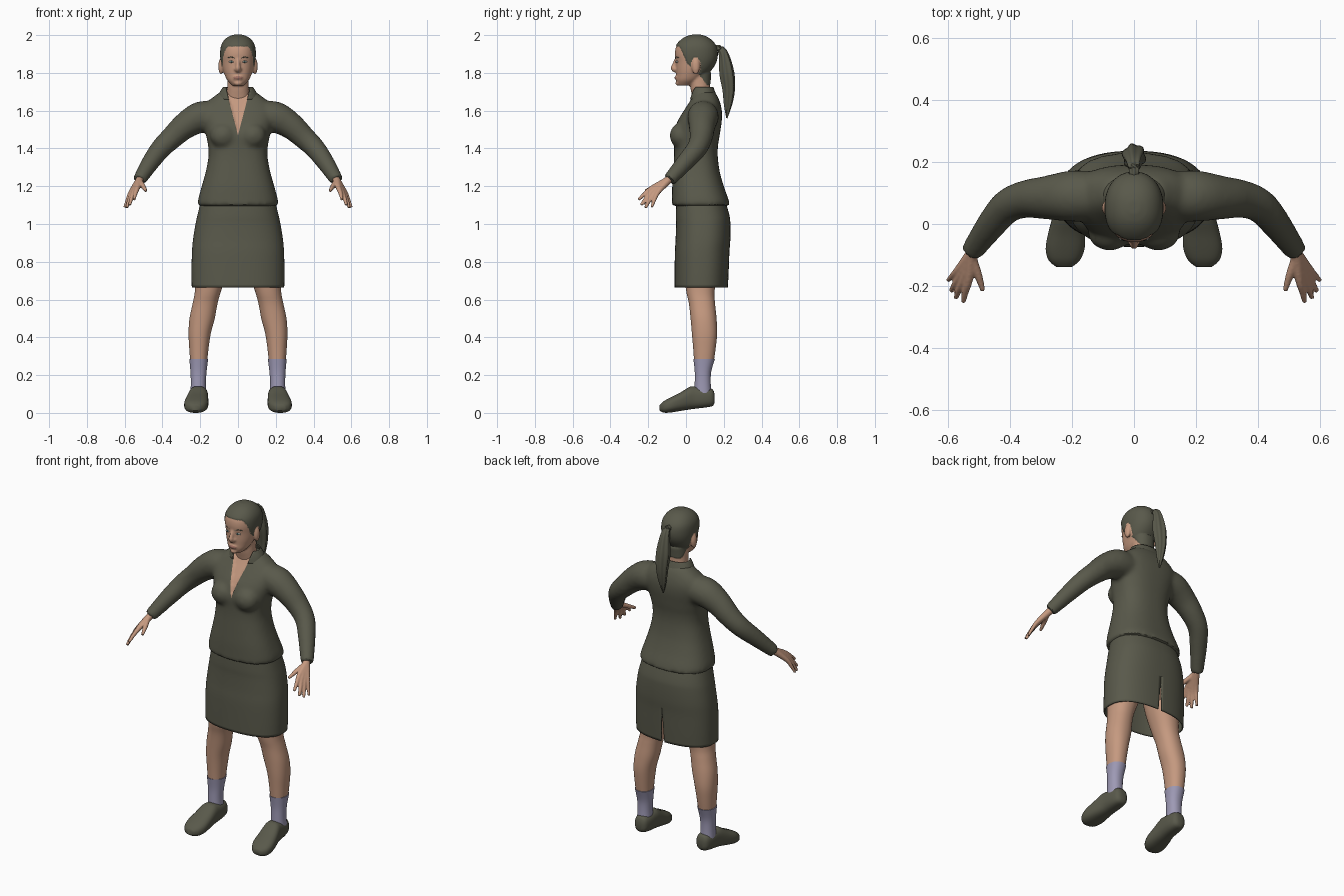
import bpy, bmesh, math
from mathutils import Vector

if "Cube" in bpy.data.objects:
    bpy.data.objects.remove(bpy.data.objects["Cube"])


def material(name, rgb):
    m = bpy.data.materials.new(name)
    m.diffuse_color = (*rgb, 1)
    m.use_nodes = True
    m.node_tree.nodes["Principled BSDF"].inputs["Base Color"].default_value = m.diffuse_color
    return m


OLIVE = material("olive cloth", (0.1, 0.1, 0.07))
SKIN = material("skin", (0.56, 0.32, 0.215))
SOCK = material("lavender knit", (0.34, 0.32, 0.46))
LIP = material("lip", (0.36, 0.17, 0.13))
WHITE = material("eye white", (0.6, 0.6, 0.56))
IRIS = material("iris", (0.06, 0.13, 0.12))


def smooth_rows(rows, steps):
    """Catmull-Rom interpolation of equal-length tuples."""
    out = []
    for i in range(len(rows) - 1):
        a, b, c, d = (rows[max(i - 1, 0)], rows[i], rows[i + 1], rows[min(i + 2, len(rows) - 1)])
        for s in range(steps):
            t = s / steps
            out.append(tuple(0.5 * (2 * q + (r - p) * t + (2 * p - 5 * q + 4 * r - u) * t * t
                                    + (3 * q - p - 3 * r + u) * t ** 3)
                             for p, q, r, u in zip(a, b, c, d)))
    return out + [rows[-1]]


def bridge(bm, rings, caps=True):
    loops = [[bm.verts.new(co) for co in ring] for ring in rings]
    n = len(loops[0])
    for a, b in zip(loops, loops[1:]):
        for i in range(n):
            bm.faces.new((a[i], a[(i + 1) % n], b[(i + 1) % n], b[i]))
    if caps:
        bm.faces.new(loops[0][::-1])
        bm.faces.new(loops[-1])


def oval(n, p):
    """Unit superellipse points."""
    for i in range(n):
        a = 2 * math.pi * (i + 0.5) / n
        c, s = math.cos(a), math.sin(a)
        yield (math.copysign(abs(c) ** (2 / p), c), math.copysign(abs(s) ** (2 / p), s))


def stack(bm, rows, n=32, p=2.2, steps=4, caps=True, side=1):
    """Horizontal sections: (z, front y, back y, half width, centre x)."""
    rings = []
    for z, f, b, w, x in smooth_rows([(*r, 0)[:5] for r in rows], steps):
        rings.append([(side * (x + w * u), (f + b) / 2 + (b - f) / 2 * v, z) for u, v in oval(n, p)])
    bridge(bm, rings, caps)


def tube(bm, pts, n=14, steps=4, side=1, ridges=0):
    """Round tube through (x, y, z, radius) points."""
    rows = smooth_rows(pts, steps)
    rings = []
    for i, (x, y, z, r) in enumerate(rows):
        d = Vector(rows[min(i + 1, len(rows) - 1)][:3]) - Vector(rows[max(i - 1, 0)][:3])
        u = d.cross(Vector((0.3, 1, 0.2)) if abs(d.normalized().y) < 0.8 else Vector((1, 0, 0))).normalized()
        v = d.cross(u).normalized()
        ring = []
        for k in range(n):
            a = 2 * math.pi * k / n
            q = r * (1 + ridges * math.cos(6 * a))
            co = Vector((x, y, z)) + u * (q * math.cos(a)) + v * (q * math.sin(a))
            ring.append((side * co.x, co.y, co.z))
        rings.append(ring)
    bridge(bm, rings)


def ball(bm, centre, radii, seg=16):
    vs = bmesh.ops.create_uvsphere(bm, u_segments=seg, v_segments=seg // 2, radius=1)["verts"]
    for v in vs:
        v.co = Vector(c + r * k for c, r, k in zip(centre, radii, v.co))


def finish(name, bm, mats, voxel=0, relax=0, thick=0, angle=40):
    """Turn a bmesh into an object, optionally fusing its pieces or thickening it."""
    bmesh.ops.recalc_face_normals(bm, faces=bm.faces[:])
    me = bpy.data.meshes.new(name)
    bm.to_mesh(me)
    bm.free()
    ob = bpy.data.objects.new(name, me)
    bpy.context.collection.objects.link(ob)
    if voxel:
        mod = ob.modifiers.new("fuse", 'REMESH')
        mod.mode, mod.voxel_size = 'VOXEL', voxel
        mod = ob.modifiers.new("relax", 'SMOOTH')
        mod.factor, mod.iterations = 0.5, relax
        dg = bpy.context.evaluated_depsgraph_get()
        me = bpy.data.meshes.new_from_object(ob.evaluated_get(dg))
        ob.modifiers.clear()
        ob.data = me
    me.materials.clear()
    for m in mats:
        me.materials.append(m)
    if thick:
        ob.modifiers.new("thickness", 'SOLIDIFY').thickness = thick
    bpy.ops.object.select_all(action='DESELECT')
    ob.select_set(True)
    bpy.context.view_layer.objects.active = ob
    bpy.ops.object.shade_smooth_by_angle(angle=math.radians(angle))
    return ob


def cut(bm, apex_z, slope):
    """Slice along both edges of a wedge |x| = slope * (z - apex_z)."""
    for s in (1, -1):
        bmesh.ops.bisect_plane(bm, geom=bm.verts[:] + bm.edges[:] + bm.faces[:],
                               plane_co=(0, 0, apex_z), plane_no=(s, 0, -slope), dist=1e-5)


def in_wedge(f, apex_z, slope):
    c = f.calc_center_median()
    return abs(c.x) < slope * (c.z - apex_z)


# Jacket: torso, bust and sleeves fused together
bm = bmesh.new()
stack(bm, [(1.095, -.075, .232, .213), (1.13, -.074, .225, .211), (1.2, -.073, .2, .192), (1.28, -.068, .178, .17),
           (1.36, -.063, .168, .156), (1.42, -.063, .17, .159), (1.46, -.066, .177, .167), (1.5, -.06, .183, .176),
           (1.55, -.042, .19, .188), (1.6, -.012, .19, .192), (1.645, .016, .18, .163), (1.68, .035, .165, .12),
           (1.7, .045, .15, .095)], n=48, p=2.5)
for side in (1, -1):
    ball(bm, (side * .078, -.03, 1.468), (.07, .056, .066), 24)
    tube(bm, [(.12, .09, 1.57, .08), (.2, .09, 1.565, .083), (.28, .085, 1.52, .071), (.35, .08, 1.457, .061),
              (.408, .057, 1.4, .055), (.46, -.002, 1.33, .048), (.523, -.089, 1.232, .036)], 20, side=side)
jacket = finish("jacket", bm, [OLIVE, SKIN], voxel=.012, relax=5)

# Open neckline
bm = bmesh.new()
bm.from_mesh(jacket.data)
cut(bm, 1.47, .26)
for f in bm.faces:
    f.material_index = int(in_wedge(f, 1.47, .26) and f.calc_center_median().y < .07)
for v in bm.verts:
    if v.link_faces and all(f.material_index for f in v.link_faces):
        v.co.y += .008
bm.to_mesh(jacket.data)
bm.free()

# Collar, parted at the front
bm = bmesh.new()
stack(bm, [(1.66, .015, .168, .112), (1.695, .022, .156, .099), (1.725, .028, .145, .08)], n=48, caps=False)
cut(bm, 1.47, .26)
bmesh.ops.delete(bm, geom=[f for f in bm.faces if in_wedge(f, 1.47, .26) and f.calc_center_median().y < .07],
                 context='FACES')
finish("collar", bm, [OLIVE], thick=.006)

# Skirt with a back slit
bm = bmesh.new()
stack(bm, [(1.15, -.05, .2, .19), (1.05, -.054, .229, .214), (1.0, -.053, .235, .225), (.92, -.055, .235, .238),
           (.85, -.059, .23, .244), (.75, -.06, .226, .246), (.665, -.06, .222, .245)], n=64, p=2.4, caps=False)
cut(bm, .87, -.055)
bmesh.ops.delete(bm, geom=[f for f in bm.faces if in_wedge(f, .87, -.055) and f.calc_center_median().y > .1],
                 context='FACES')
finish("skirt", bm, [OLIVE], thick=.007)

# Head: skull, neck, nose, mouth and ears fused together
bm = bmesh.new()
stack(bm, [(1.733, -.042, .03, .03), (1.76, -.05, .07, .056), (1.79, -.051, .105, .071), (1.82, -.053, .135, .081),
           (1.86, -.054, .158, .088), (1.9, -.059, .165, .091), (1.94, -.052, .158, .087), (1.97, -.028, .135, .071),
           (1.99, .003, .105, .046), (1.999, .035, .075, .018)], n=40)
stack(bm, [(1.6, .05, .14, .065), (1.68, .032, .13, .06), (1.73, .022, .126, .057), (1.8, .02, .13, .057)])
tube(bm, [(0, -.048, 1.88, .009), (0, -.062, 1.845, .011), (0, -.067, 1.825, .014), (0, -.055, 1.812, .014)])
ball(bm, (0, -.048, 1.774), (.027, .013, .013))
ball(bm, (0, -.04, 1.745), (.022, .016, .014))
for side in (1, -1):
    ball(bm, (side * .09, .052, 1.835), (.014, .022, .044))
    ball(bm, (side * .012, -.055, 1.819), (.01, .01, .008))
head = finish("head", bm, [SKIN, OLIVE, LIP], voxel=.006, relax=3)

# Hairline rule on the head
LINE = [(-.2, 1.942), (-.035, 1.938), (-.01, 1.89), (.01, 1.845), (.06, 1.805), (.11, 1.738), (.3, 1.738)]


def hair_height(y):
    for (y0, z0), (y1, z1) in zip(LINE, LINE[1:]):
        if y <= y1:
            return z0 + (z1 - z0) * (y - y0) / (y1 - y0)


bm = bmesh.new()
bm.from_mesh(head.data)
for f in bm.faces:
    c = f.calc_center_median()
    ear = ((c.y - .052) / .026) ** 2 + ((c.z - 1.835) / .047) ** 2 < 1 and abs(c.x) > .07
    if c.z > hair_height(c.y) and not ear:
        f.material_index = 1
    elif c.y < -.03 and (c.x / .025) ** 2 + ((c.z - 1.774) / .009) ** 2 < 1:
        f.material_index = 2
bm.normal_update()
for v in bm.verts:
    if all(f.material_index == 1 for f in v.link_faces):
        v.co += v.normal * .004
bm.to_mesh(head.data)
bm.free()

# Ponytail with strand ridges
bm = bmesh.new()
tube(bm, [(0, .14, 1.925, .014), (0, .175, 1.93, .017), (0, .2, 1.895, .025), (0, .216, 1.8, .037),
          (0, .226, 1.71, .031), (0, .222, 1.63, .02), (0, .216, 1.56, .003)], 36, ridges=.1)
finish("ponytail", bm, [OLIVE])

HAND = [  # thumb, then four fingers: knuckle and tip
    [(.519, -.115, 1.225, .015), (.502, -.165, 1.2, .013), (.487, -.215, 1.175, .008)],
    [(.533, -.18, 1.19, .014), (.544, -.22, 1.158, .011), (.55, -.252, 1.128, .008)],
    [(.547, -.176, 1.177, .014), (.564, -.212, 1.135, .011), (.574, -.238, 1.1, .008)],
    [(.558, -.165, 1.168, .014), (.577, -.195, 1.123, .011), (.589, -.215, 1.085, .008)],
    [(.567, -.148, 1.168, .013), (.586, -.168, 1.126, .01), (.6, -.182, 1.088, .007)]]

for label, side in (("left", 1), ("right", -1)):
    # Hand
    bm = bmesh.new()
    for finger in HAND:
        tube(bm, [(.5, -.06, 1.268, .022), (.52, -.092, 1.234, .021)] + finger, 12, side=side)
    finish(label + "_hand", bm, [SKIN], voxel=.005, relax=2)

    # Leg
    bm = bmesh.new()
    stack(bm, [(1.0, -.02, .19, .095, .11), (.8, -.02, .175, .092, .13), (.65, 0, .152, .07, .158),
               (.58, .015, .154, .066, .174), (.5, .024, .162, .067, .19), (.42, .031, .165, .059, .203),
               (.34, .038, .157, .051, .207), (.27, .043, .147, .045, .208)], side=side)
    finish(label + "_leg", bm, [SKIN])

    # Sock
    bm = bmesh.new()
    stack(bm, [(.285, .039, .153, .05, .208), (.22, .046, .134, .043, .209), (.16, .046, .131, .04, .21),
               (.09, .044, .135, .042, .21)], side=side)
    finish(label + "_sock", bm, [SOCK])

    # Shoe: sections along y (y, centre x, bottom, top, half width)
    bm = bmesh.new()
    rows = [(.152, .205, .055, .095, .018), (.14, .205, .036, .126, .037), (.1, .206, .028, .134, .047),
            (.05, .208, .022, .14, .05), (.02, .211, .018, .138, .053), (-.03, .217, .01, .108, .06),
            (-.08, .222, .002, .083, .063), (-.118, .225, .001, .062, .05), (-.139, .225, .012, .042, .024)]
    bridge(bm, [[(side * (x + w * u), y, (lo + hi) / 2 + (hi - lo) / 2 * v) for u, v in oval(28, 2.6)]
                for y, x, lo, hi, w in smooth_rows(rows, 3)])
    finish(label + "_shoe", bm, [OLIVE], angle=50)

    # Eye, iris and brow
    bm = bmesh.new()
    ball(bm, (side * .034, -.046, 1.859), (.015, .007, .006))
    finish(label + "_eye", bm, [WHITE])
    bm = bmesh.new()
    ball(bm, (side * .034, -.05, 1.859), (.006, .005, .0055))
    finish(label + "_iris", bm, [IRIS])
    bm = bmesh.new()
    tube(bm, [(.016, -.053, 1.878, .003), (.035, -.049, 1.884, .0035), (.055, -.038, 1.88, .002)], 8, side=side)
    finish(label + "_brow", bm, [OLIVE])
